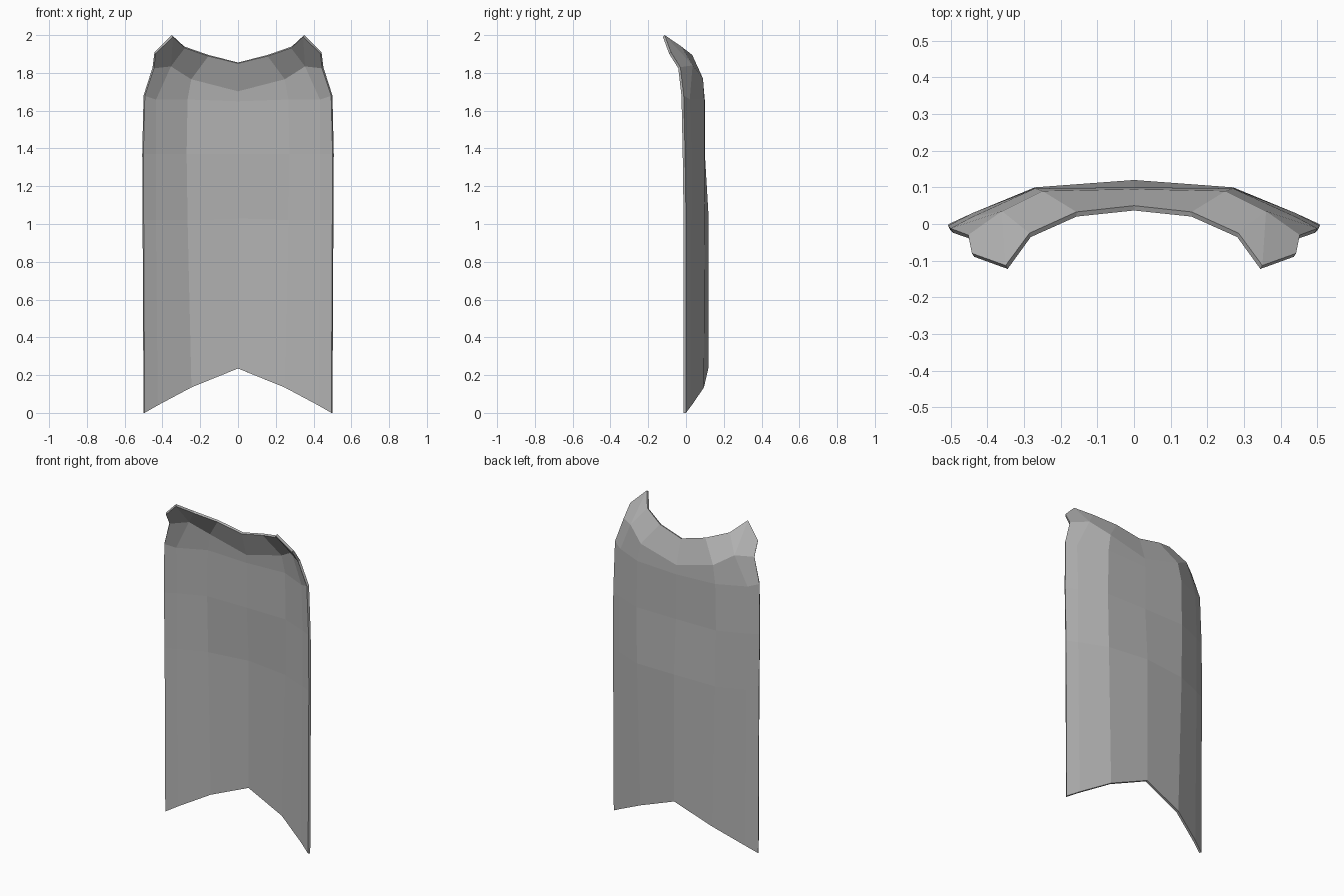
import bpy
import bmesh

cube = bpy.data.objects.get("Cube")
if cube:
    bpy.data.objects.remove(cube, do_unlink=True)

# One grey cloth colour
cloth = bpy.data.materials.new("grey_cloth")
cloth.use_nodes = True
colour = (0.45, 0.45, 0.45, 1)
cloth.diffuse_color = colour
cloth.node_tree.nodes["Principled BSDF"].inputs["Base Color"].default_value = colour

# Left half of the cape: each row runs side edge, shoulder, back, spine
rows = [
    [(.50, 0, 0), (.43, .03, .04), (.25, .095, .135), (0, .118, .235)],
    [(.505, 0, 1.02), (.44, .03, 1.02), (.27, .10, 1.02), (0, .12, 1.03)],
    [(.507, -.005, 1.37), (.44, .03, 1.37), (.275, .097, 1.37), (0, .10, 1.37)],
    [(.50, -.012, 1.68), (.44, .02, 1.66), (.27, .097, 1.66), (0, .10, 1.65)],
    [(.452, -.03, 1.83), (.36, .035, 1.84), (.25, .09, 1.77), (0, .095, 1.705)],
    [(.442, -.08, 1.91), (.35, -.113, 2.0), (.157, .033, 1.895), (0, .05, 1.855)],
]
collar_notch = (.285, -.025, 1.94)

bm = bmesh.new()
grid = [[bm.verts.new(p) for p in row] for row in rows]
notch = bm.verts.new(collar_notch)
for r in range(len(rows) - 1):
    for c in range(3):
        a, b = grid[r][c], grid[r][c + 1]
        d, e = grid[r + 1][c + 1], grid[r + 1][c]
        if r == len(rows) - 2 and c == 1:
            # Collar point folds beside the neckline
            bm.faces.new((a, notch, e))
            bm.faces.new((a, b, d, notch))
        else:
            bm.faces.new((a, b, d, e))
bmesh.ops.recalc_face_normals(bm, faces=bm.faces)
bm.faces.ensure_lookup_table()
if bm.faces[0].normal.y < 0:
    bmesh.ops.reverse_faces(bm, faces=bm.faces)

mesh = bpy.data.meshes.new("cape")
bm.to_mesh(mesh)
bm.free()
mesh.materials.append(cloth)
cape = bpy.data.objects.new("cape", mesh)
bpy.context.collection.objects.link(cape)

# Mirror to the other side and give the cloth thickness
mirror = cape.modifiers.new("mirror", "MIRROR")
mirror.use_clip = True
shell = cape.modifiers.new("thickness", "SOLIDIFY")
shell.thickness = 0.014
shell.offset = -1
